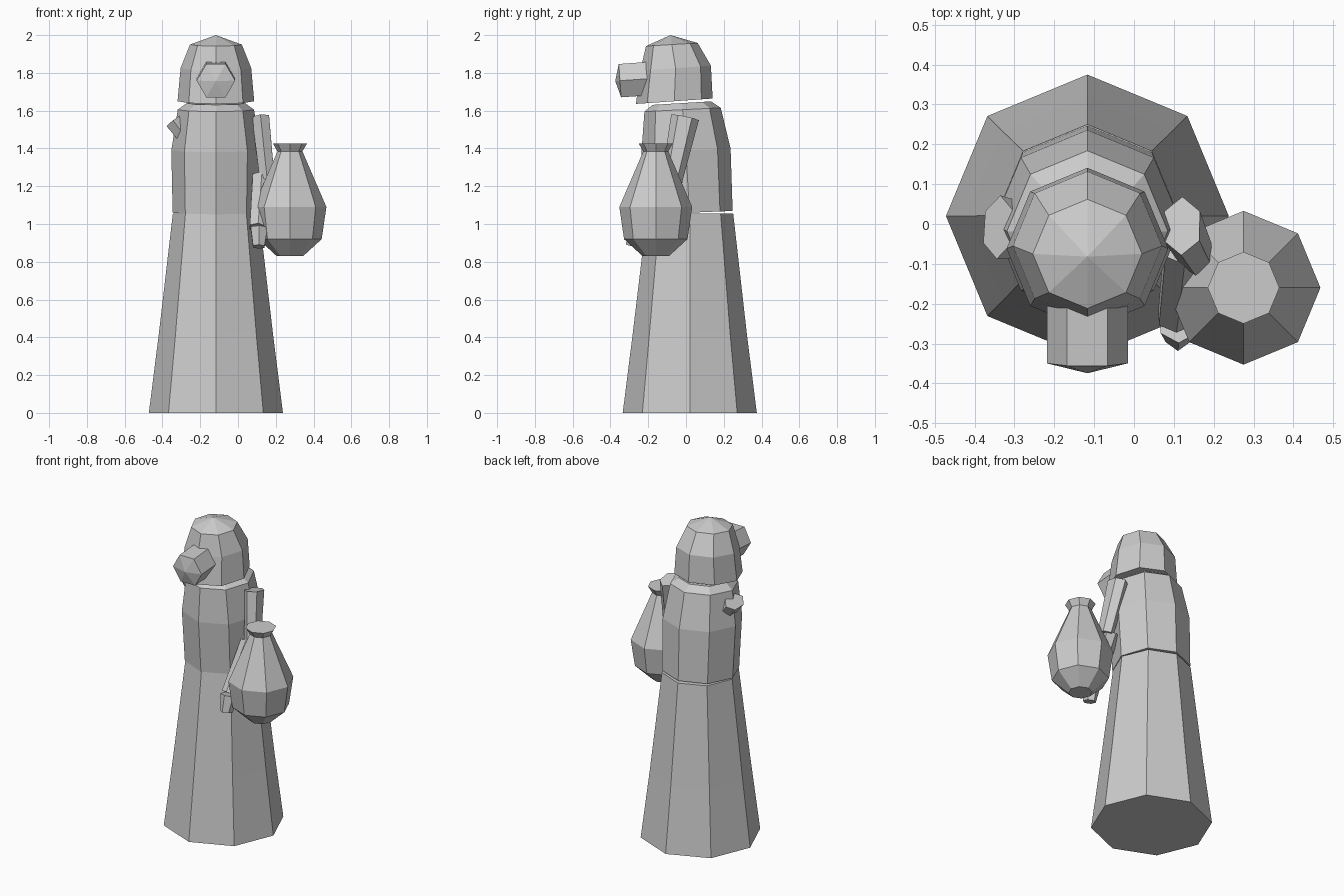
import bpy, bmesh, math
from mathutils import Vector, Matrix

if "Cube" in bpy.data.objects:
    bpy.data.objects.remove(bpy.data.objects["Cube"])

grey = bpy.data.materials.new("plain_grey")
grey.diffuse_color = (0.6, 0.6, 0.6, 1)
grey.use_nodes = True
grey.node_tree.nodes["Principled BSDF"].inputs["Base Color"].default_value = grey.diffuse_color


def make_object(name, bm):
    bmesh.ops.recalc_face_normals(bm, faces=bm.faces[:])
    mesh = bpy.data.meshes.new(name)
    bm.to_mesh(mesh)
    bm.free()
    mesh.materials.append(grey)
    ob = bpy.data.objects.new(name, mesh)
    bpy.context.collection.objects.link(ob)
    return ob


def loft(name, rings, apex=None):
    """Bridge lists of points; close the start with a face, the end with a face or a point."""
    bm = bmesh.new()
    loops = [[bm.verts.new(p) for p in ring] for ring in rings]
    n = len(loops[0])
    for a, b in zip(loops, loops[1:]):
        for i in range(n):
            j = (i + 1) % n
            bm.faces.new((a[i], a[j], b[j], b[i]))
    bm.faces.new(loops[0])
    if apex is None:
        bm.faces.new(loops[-1])
    else:
        tip = bm.verts.new(apex)
        for i in range(n):
            bm.faces.new((loops[-1][i], loops[-1][(i + 1) % n], tip))
    return make_object(name, bm)


def octagon(x, y, z, r, tilt=0.0):
    """Upright ring with corners on the axes; tilt raises its back edge."""
    pts = []
    for k in range(8):
        a = k * math.pi / 4
        dy = r * math.sin(a)
        pts.append((x + r * math.cos(a), y + dy, z + tilt * dy))
    return pts


def limb(name, start, end, wide0, deep0, wide1, deep1):
    """Six sided limb; wide runs along x, deep along y, both square to the axis."""
    start, end = Vector(start), Vector(end)
    axis = (end - start).normalized()
    deep_dir = (Vector((0, 1, 0)) - axis * axis.y).normalized()
    wide_dir = axis.cross(deep_dir)
    rings = []
    for c, w, d in ((start, wide0, deep0), (end, wide1, deep1)):
        rings.append([c + wide_dir * w * math.cos(a) + deep_dir * d * math.sin(a)
                      for a in (math.pi / 6 + k * math.pi / 3 for k in range(6))])
    return loft(name, rings)


CX = -0.117

# Flared robe skirt
loft("robe_skirt", [octagon(CX, 0.02, 0, 0.355),
                    octagon(CX, 0.02, 0.42, 0.302),
                    octagon(CX, 0.022, 1.055, 0.228)])

# Upper body, leaning forward
loft("torso", [octagon(CX, 0.018, 1.06, 0.229, 0.04),
               octagon(CX, 0.0, 1.39, 0.236, 0.04),
               octagon(CX, -0.018, 1.605, 0.202, 0.05),
               octagon(CX, -0.022, 1.64, 0.155, 0.06)])

# Hooded head
loft("head", [octagon(CX, -0.062, 1.65, 0.203, 0.07),
              octagon(CX, -0.055, 1.825, 0.187, 0.07),
              octagon(CX, -0.075, 1.95, 0.137, 0.06)],
     apex=(CX, -0.082, 2.0))

# Snout: six sided prism with a shallow point
tilt = Matrix.Rotation(math.radians(4), 3, 'X')
centre = Vector((CX, -0.22, 1.768))


def snout_ring(depth, r):
    return [centre + tilt @ Vector((r * math.cos(k * math.pi / 3), -depth,
                                    r * math.sin(k * math.pi / 3))) for k in range(6)]


loft("snout", [snout_ring(-0.05, 0.102), snout_ring(0.13, 0.102)],
     apex=centre + tilt @ Vector((0, -0.155, 0)))

# Arm that carries the jar
limb("right_upper_arm", (0.12, -0.005, 1.565), (0.155, -0.075, 1.23),
     0.052, 0.075, 0.045, 0.055)
limb("right_forearm", (0.125, -0.06, 1.25), (0.105, -0.235, 0.98),
     0.055, 0.05, 0.05, 0.045)
limb("right_hand", (0.112, -0.25, 0.98), (0.11, -0.275, 0.88),
     0.052, 0.05, 0.035, 0.045)

# Opposite arm, mostly tucked into the robe
limb("left_upper_arm", (-0.34, -0.008, 1.543), (-0.2, -0.03, 1.36),
     0.052, 0.08, 0.045, 0.06)

# Jar with a closed flared lip
JAR = [(0.83, 0.07), (0.92, 0.168), (1.09, 0.193), (1.385, 0.066), (1.425, 0.09)]
loft("jar", [octagon(0.275, -0.16, z, r) for z, r in JAR])
